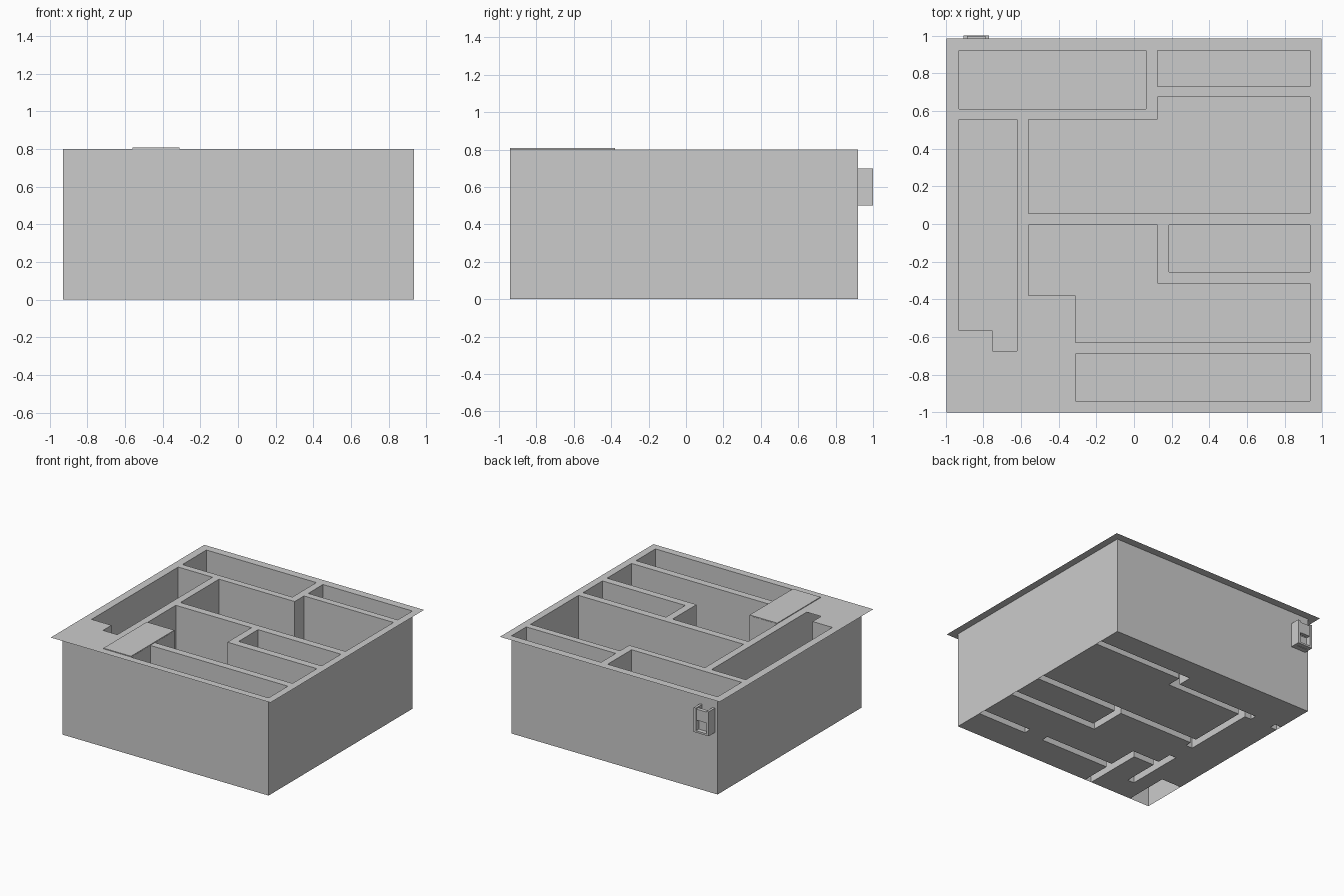
import bpy, bmesh

if "Cube" in bpy.data.objects:
    bpy.data.objects.remove(bpy.data.objects["Cube"])

H, T = 0.8, 0.3                      # tray depth, tunnel height
X0, X1, Y0, Y1 = -0.93, 0.935, -0.94, 0.92

# Open pockets as (x0, x1, y0, y1); L-shapes are two touching rectangles
POCKETS = [
    (X0, 0.065, 0.61, Y1),
    (0.125, X1, 0.73, Y1),
    (-0.56, X1, 0.055, 0.555), (0.125, X1, 0.555, 0.675),
    (X0, -0.62, -0.565, 0.555), (-0.75, -0.62, -0.675, -0.565),
    (0.185, X1, -0.255, -0.005),
    (-0.56, 0.125, -0.315, -0.005), (-0.56, -0.31, -0.38, -0.315),
    (-0.31, X1, -0.63, -0.315),
    (-0.31, X1, Y0, -0.69),
]
# Full-height bays hidden under the top sheet
BAYS = [(-0.56, -0.37, Y0, -0.44), (-0.75, -0.62, Y0, -0.675)]
# Low tunnels through the partition walls
TUNNELS = [
    (0.32, 0.49, -0.69, -0.63), (-0.87, -0.68, 0.555, 0.61),
    (-0.62, -0.56, -0.25, -0.06), (-0.62, -0.56, Y0, -0.74),
    (0.065, 0.125, 0.73, Y1),
]


def make_object(name, bm):
    mesh = bpy.data.meshes.new(name)
    bm.to_mesh(mesh)
    bm.free()
    ob = bpy.data.objects.new(name, mesh)
    bpy.context.collection.objects.link(ob)
    return ob


def boxes(name, spans):
    bm = bmesh.new()
    for x0, x1, y0, y1, z0, z1 in spans:
        r = bmesh.ops.create_cube(bm, size=1)
        for v in r["verts"]:
            v.co = ((x0 + x1) / 2 + v.co.x * (x1 - x0),
                    (y0 + y1) / 2 + v.co.y * (y1 - y0),
                    (z0 + z1) / 2 + v.co.z * (z1 - z0))
    return make_object(name, bm)


def inside(rects, x, y):
    return any(a < x < b and c < y < d for a, b, c, d in rects)


def kind(x, y):
    """Air spans: list of levels (0 low, 1 high) and whether the top is open."""
    if inside(POCKETS, x, y):
        return (True, True, True)
    if inside(BAYS, x, y):
        return (True, True, False)
    return (inside(TUNNELS, x, y), False, False)


# Moulded tray: a single sheet with pockets, hollow partitions open below
cells = POCKETS + BAYS + TUNNELS
xs = sorted({v for r in cells for v in r[:2]} | {-0.995, 0.995})
ys = sorted({v for r in cells for v in r[2:]} | {-1.0, 0.985})
zs = (0, T, H)
bm = bmesh.new()


def face(*pts):
    bm.faces.new([bm.verts.new(p) for p in pts])


def in_box(x, y):
    return X0 < x < X1 and Y0 < y < Y1


def wall_needed(p, q, level):
    a, b = in_box(*p), in_box(*q)
    return a != b or (a and kind(*p)[level] != kind(*q)[level])


mx = [(a + b) / 2 for a, b in zip(xs, xs[1:])]
my = [(a + b) / 2 for a, b in zip(ys, ys[1:])]
for i, x in enumerate(mx):
    for j, y in enumerate(my):
        a, b, c, d = xs[i], xs[i + 1], ys[j], ys[j + 1]
        low, high, opened = kind(x, y)

        def flat(z):
            face((a, c, z), (b, c, z), (b, d, z), (a, d, z))
        if not opened:
            flat(H)
        if low:
            flat(0)
        if low and not high:
            flat(T)
        for k in (0, 1):
            z0, z1 = zs[k], zs[k + 1]
            if i + 1 < len(mx) and wall_needed((x, y), (mx[i + 1], y), k):
                face((b, c, z0), (b, d, z0), (b, d, z1), (b, c, z1))
            if j + 1 < len(my) and wall_needed((x, y), (x, my[j + 1]), k):
                face((a, d, z0), (b, d, z0), (b, d, z1), (a, d, z1))
bmesh.ops.remove_doubles(bm, verts=bm.verts, dist=1e-4)
bmesh.ops.recalc_face_normals(bm, faces=bm.faces)
make_object("tray", bm)

# Thin cover plate over the hidden bay
boxes("cover_plate", [(-0.56, -0.31, -0.94, -0.38, H + 0.001, H + 0.007)])

# Rear clip: two cheeks, an upper front plate and a low inner block
boxes("rear_clip", [
    (-0.905, -0.885, Y1, 1.0, 0.5, 0.7),
    (-0.79, -0.77, Y1, 1.0, 0.5, 0.7),
    (-0.885, -0.79, 0.965, 0.995, 0.6, 0.69),
    (-0.885, -0.79, 0.965, 1.0, 0.5, 0.515),
    (-0.885, -0.79, Y1, 0.96, 0.5, 0.6),
])
